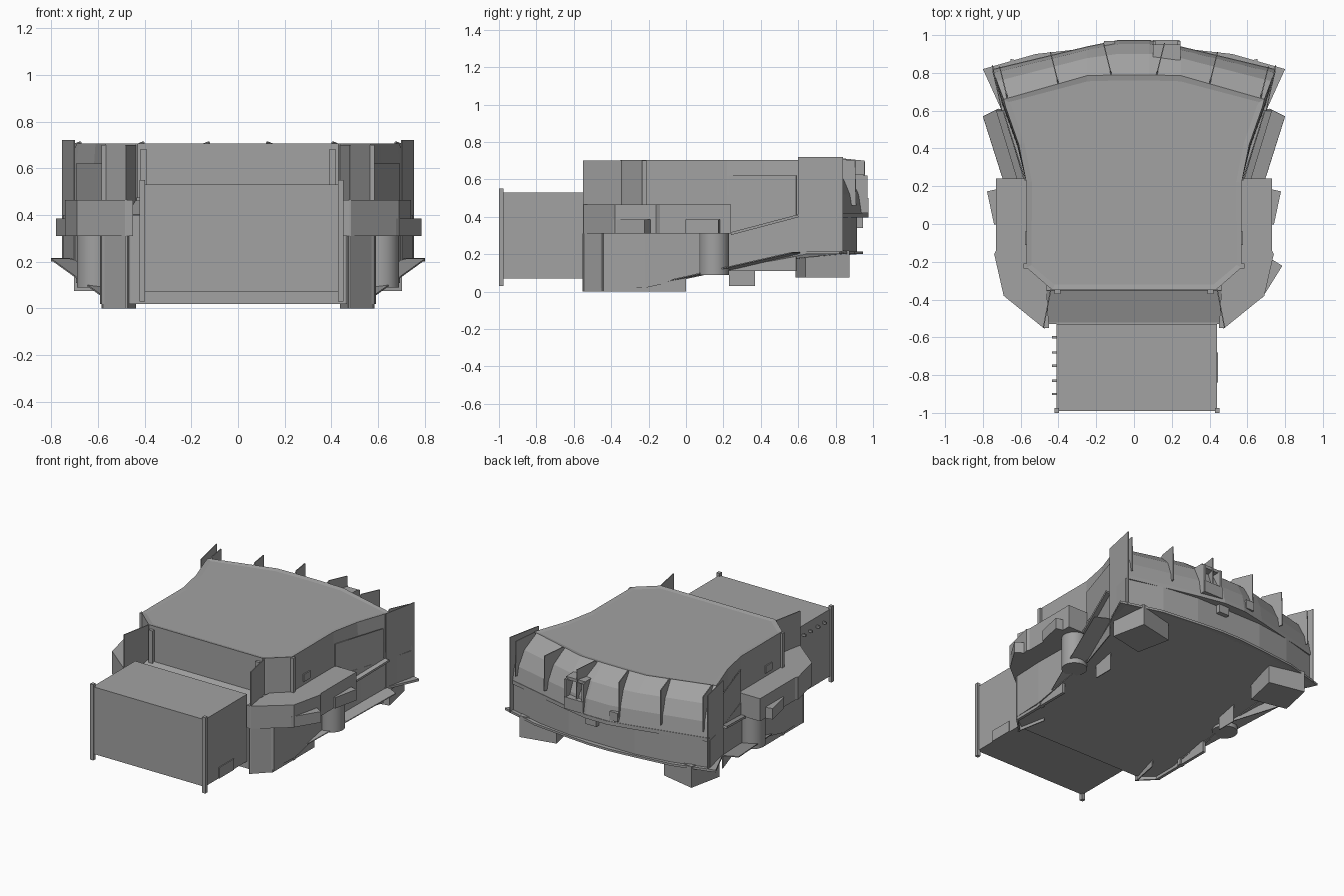
import bpy, bmesh, math
from mathutils import Matrix, Vector

cube = bpy.data.objects.get("Cube")
if cube:
    bpy.data.objects.remove(cube)

grey = bpy.data.materials.new("hull_grey")
grey.use_nodes = True
colour = (0.36, 0.36, 0.36, 1)
grey.diffuse_color = colour
grey.node_tree.nodes["Principled BSDF"].inputs["Base Color"].default_value = colour


def finish(name, bm):
    bmesh.ops.recalc_face_normals(bm, faces=bm.faces)
    mesh = bpy.data.meshes.new(name)
    bm.to_mesh(mesh)
    bm.free()
    mesh.materials.append(grey)
    obj = bpy.data.objects.new(name, mesh)
    bpy.context.collection.objects.link(obj)
    return obj


def loft(name, rings, inset=0):
    """Skin a stack of equal rings and cap both ends; optionally recess the top."""
    bm = bmesh.new()
    loops = [[bm.verts.new(p) for p in ring] for ring in rings]
    n = len(rings[0])
    for low, high in zip(loops, loops[1:]):
        for i in range(n):
            j = (i + 1) % n
            bm.faces.new((low[i], low[j], high[j], high[i]))
    bm.faces.new(loops[0])
    top = bm.faces.new(loops[-1])
    if inset:
        bmesh.ops.recalc_face_normals(bm, faces=bm.faces)
        bmesh.ops.inset_region(bm, faces=[top], thickness=inset, depth=0)
        bmesh.ops.translate(bm, verts=top.verts, vec=(0, 0, -0.006))
    return finish(name, bm)


def ring(half, z):
    """Mirror a right-hand plan into a closed ring; z is a height or a rule."""
    plan = half + [(-x, y) for x, y in reversed(half)]
    return [(x, y, z(y) if callable(z) else z) for x, y in plan]


def box(name, low, high, turn=0):
    low, high = Vector(low), Vector(high)
    bm = bmesh.new()
    bmesh.ops.create_cube(bm, size=1)
    bmesh.ops.scale(bm, vec=high - low, verts=bm.verts)
    bmesh.ops.rotate(bm, matrix=Matrix.Rotation(math.radians(turn), 3, 'Z'), verts=bm.verts)
    bmesh.ops.translate(bm, vec=(low + high) / 2, verts=bm.verts)
    return finish(name, bm)


def plate(name, pts, thickness=0.006):
    """A thin sheet through the given outline."""
    pts = [Vector(p) for p in pts]
    normal = (pts[1] - pts[0]).cross(pts[2] - pts[0]).normalized() * thickness / 2
    return loft(name, [[p - normal for p in pts], [p + normal for p in pts]])


def pair(name, pts, thickness=0.006):
    for side, s in (("left", 1), ("right", -1)):
        plate(f"{side}_{name}", [(s * x, y, z) for x, y, z in pts], thickness)


def pair_box(name, low, high, turn=0):
    for side, s in (("left", 1), ("right", -1)):
        xs = sorted((s * low[0], s * high[0]))
        box(f"{side}_{name}", (xs[0], *low[1:]), (xs[1], *high[1:]), s * turn)


def keel(y):
    return 0.02 + 0.18 * min(max((y + 0.2) / 0.8, 0), 1)


# Front compartment with corner posts and a small side hatch
box("front_compartment", (-0.41, -0.99, 0.07), (0.44, -0.53, 0.53))
for x in (-0.41, 0.44):
    box("corner_post", (x - 0.012, -1, 0.03), (x + 0.012, -0.975, 0.55))
box("side_hatch", (0.435, -0.84, 0.07), (0.446, -0.68, 0.145))
for y in (-0.9, -0.83, -0.75, -0.68, -0.6):
    box("side_peg", (-0.435, y - 0.006, 0.46), (-0.4, y + 0.006, 0.475))

# Lower hull with a rising keel
lower = [(0.46, -0.53), (0.58, -0.45), (0.59, -0.22), (0.58, 0.22), (0.64, 0.42),
         (0.71, 0.64), (0.75, 0.81), (0.5, 0.88), (0.25, 0.915)]
loft("lower_hull", [ring(lower, keel), ring(lower, 0.4)])
plate("front_sloping_shelf", [(-0.48, -0.52, 0.4), (0.48, -0.52, 0.4), (0.48, -0.35, 0.46),
                              (-0.48, -0.35, 0.46)])

# Upper hull: upright front and sides, bulging rear, recessed roof
base = [(0.43, -0.35), (0.45, -0.335), (0.57, -0.23), (0.57, 0.22), (0.62, 0.42),
        (0.7, 0.64), (0.75, 0.82), (0.25, 0.94), (0.08, 0.975)]
roof = [(0.43, -0.35), (0.45, -0.335), (0.57, -0.23), (0.57, 0.22), (0.61, 0.42),
        (0.68, 0.62), (0.69, 0.66), (0.25, 0.785), (0.08, 0.79)]


def blend(t):
    return [(b[0] + (r[0] - b[0]) * t, b[1] + (r[1] - b[1]) * t) for b, r in zip(base, roof)]


loft("upper_hull", [ring(blend(t), z) for t, z in
                    ((0, 0.4), (0.12, 0.52), (0.4, 0.62), (1, 0.705))], 0.03)

# Rear ledges above and below the lower belt
ledge = [(0.7, 0.6), (0.8, 0.82), (0.52, 0.9), (0.25, 0.93), (0.08, 0.945)]
loft("rear_lower_lip", [ring(ledge, z) for z in (0.2, 0.215)])
loft("rear_ledge", [ring(base[5:], z) for z in (0.395, 0.42)])

# Side belts with pods
belt = [(0.45, -0.55), (0.48, -0.55), (0.69, -0.38), (0.74, -0.16), (0.73, -0.14),
        (0.73, 0.24), (0.5, 0.24)]
for side, s in (("left", 1), ("right", -1)):
    loft(f"{side}_belt", [[(s * x, y, z) for x, y in belt] for z in (0.31, 0.465)])
pair_box("belt_pod", (0.71, 0, 0.31), (0.76, 0.18, 0.385), -12)
box("angled_belt_box", (0.64, -0.38, 0.31), (0.74, -0.18, 0.385), -32)
pair("rear_belt_ledge", [(0.56, 0.24, 0.31), (0.67, 0.6, 0.405), (0.73, 0.6, 0.405),
                         (0.62, 0.24, 0.31)], 0.015)

# Corner cheeks and upright ribs
pair("cheek_plate", [(0.48, -0.55, 0), (0.44, -0.345, 0), (0.44, -0.345, 0.7),
                     (0.48, -0.55, 0.7)])
pair("corner_wall", [(0.47, -0.55, 0), (0.58, -0.44, 0), (0.58, -0.44, 0.31),
                     (0.47, -0.55, 0.31)], 0.01)
pair_box("middle_rib", (0.55, -0.235, 0.0), (0.585, -0.21, 0.7))
pair_box("lower_side_wall", (0.56, -0.45, 0.0), (0.58, 0.0, 0.31))
pair_box("front_edge_strip", (0.39, -0.37, 0.4), (0.42, -0.34, 0.68))
pair_box("wall_hatch", (0.56, -0.11, 0.49), (0.578, -0.04, 0.54))

# Side drums below the belts
for side, s in (("left", 1), ("right", -1)):
    bm = bmesh.new()
    bmesh.ops.create_cone(bm, cap_ends=True, segments=32, radius1=0.08, radius2=0.08,
                          depth=0.22, matrix=Matrix.Translation((s * 0.61, 0.15, 0.2)))
    drum = finish(f"{side}_drum", bm)
    for poly in drum.data.polygons:
        poly.use_smooth = abs(poly.normal.z) < 0.5

# Slanting side fins and wall panels
pair("low_side_fin", [(0.55, -0.22, 0.03), (0.62, 0.6, 0.19), (0.72, 0.61, 0.21),
                      (0.8, 0.57, 0.21)])
pair("flank_panel", [(0.575, 0.23, 0.11), (0.69, 0.59, 0.11), (0.69, 0.59, 0.62),
                     (0.575, 0.23, 0.62)])
pair("rear_side_panel", [(0.7, 0.6, 0.2), (0.75, 0.84, 0.2), (0.75, 0.84, 0.72),
                         (0.7, 0.6, 0.72)])

# Boxes and plates hanging below the keel
pair("keel_plate", [(0.5, 0.23, 0.03), (0.5, 0.37, 0.03), (0.5, 0.37, 0.2), (0.5, 0.23, 0.2)])
pair_box("rear_hanging_box", (0.43, 0.61, 0.075), (0.68, 0.85, 0.22), 12)

# Rear gussets, broad at the top
out = Vector((0.24, 0.97, 0))
for x, y in ((0.67, 0.665), (0.4, 0.74), (0.12, 0.79)):
    shape = [(0, 0.7), (0.02, 0.715), (0.17, 0.7), (0.175, 0.46), (0.1, 0.46)]
    pair("rear_gusset", [(x + out.x * d, y + out.y * d, z) for d, z in shape])

# Rear dormer and small hatches
box("rear_dormer_base", (0.1, 0.85, 0.42), (0.24, 0.975, 0.5))
for x in (0.1, 0.23):
    box("rear_dormer_cheek", (x, 0.8, 0.42), (x + 0.015, 0.97, 0.62))
box("rear_dormer_top", (0.1, 0.8, 0.61), (0.245, 0.95, 0.63))
box("rear_hatch", (-0.16, 0.88, 0.43), (-0.1, 0.97, 0.49))
box("belt_hatch", (0.02, 0.88, 0.34), (0.1, 0.945, 0.395))
